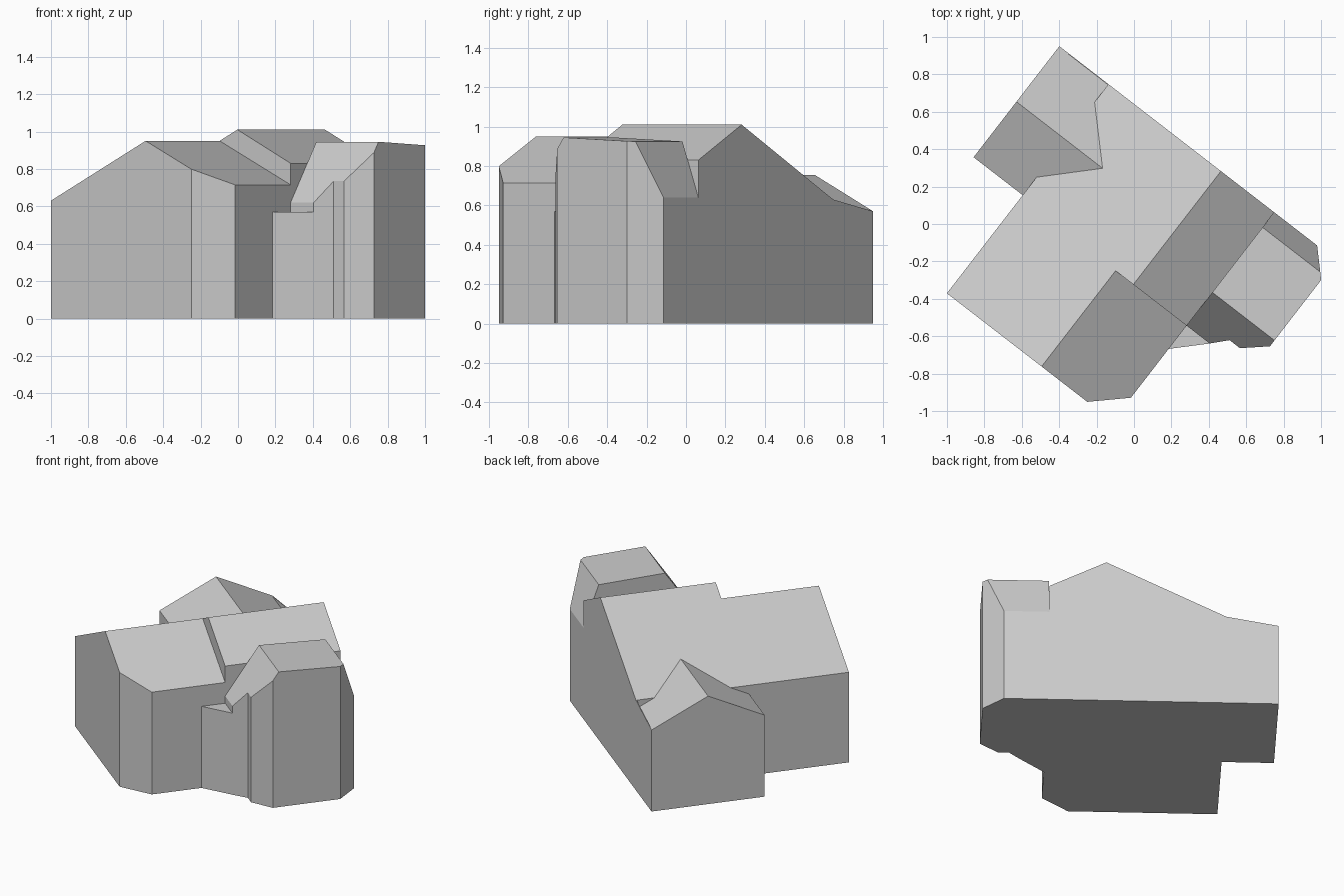
import bpy, bmesh, math
from mathutils import Matrix, Vector

cube = bpy.data.objects.get("Cube")
if cube:
    bpy.data.objects.remove(cube, do_unlink=True)

# One plain grey for the whole building
grey = bpy.data.materials.new("plain grey")
grey.use_nodes = True
colour = (0.6, 0.6, 0.6, 1.0)
grey.diffuse_color = colour
grey.node_tree.nodes["Principled BSDF"].inputs["Base Color"].default_value = colour

# The building is laid out square, then turned on its plot
TURN = Matrix.Rotation(math.radians(-37.7), 4, "Z")
WEST, EAST, SOUTH, NORTH = -0.565, 0.555, -0.905, 0.508
STEP = -0.258      # where the roof ridge jumps
WING_WEST = -0.897


def block(name, footprint, axis, profile):
    """Extrude a footprint and trim its top to a convex roof profile along an axis."""
    bm = bmesh.new()
    base = bm.faces.new([bm.verts.new((x, y, 0)) for x, y in footprint])
    top = bmesh.ops.extrude_face_region(bm, geom=[base])["geom"]
    bmesh.ops.translate(bm, vec=(0, 0, 2),
                        verts=[g for g in top if isinstance(g, bmesh.types.BMVert)])
    for (a, za), (b, zb) in zip(profile, profile[1:]):
        point, normal = Vector((0, 0, za)), Vector((0, 0, b - a))
        point[axis] = a
        normal[axis] = za - zb
        cut = bmesh.ops.bisect_plane(bm, geom=bm.verts[:] + bm.edges[:] + bm.faces[:],
                                     plane_co=point, plane_no=normal, clear_outer=True)
        rim = [g for g in cut["geom_cut"] if isinstance(g, bmesh.types.BMEdge)]
        bmesh.ops.edgenet_fill(bm, edges=rim)
    bmesh.ops.recalc_face_normals(bm, faces=bm.faces[:])
    bm.transform(TURN)
    mesh = bpy.data.meshes.new(name)
    bm.to_mesh(mesh)
    bm.free()
    mesh.materials.append(grey)
    bpy.context.collection.objects.link(bpy.data.objects.new(name, mesh))


def rectangle(x0, y0, x1, y1):
    return [(x0, y0), (x1, y0), (x1, y1), (x0, y1)]


# Main house: two gabled lengths sharing the west slope
block("front_house",
      [(WEST, SOUTH), (0.384, SOUTH), (EAST, -0.745), (EAST, STEP), (WEST, STEP)],
      0, [(WEST, 0.63), (0.075, 0.95), (EAST, 0.715)])
block("rear_house", rectangle(WEST, STEP, EAST, NORTH),
      0, [(WEST, 0.63), (0.195, 1.01), (EAST, 0.83)])

# Low gabled wing running into the west slope
block("west_wing", rectangle(WING_WEST, -0.242, -0.31, NORTH),
      1, [(-0.242, 0.57), (0.133, 0.755), (NORTH, 0.57)])
block("west_wing_verge", rectangle(WING_WEST, NORTH - 0.005, WEST, NORTH),
      0, [(WING_WEST, 0.57), (WEST, 0.63)])

# Mansard wing with clipped corners on the east side
block("east_wing",
      [(EAST, STEP), (0.711, STEP), (0.784, -0.179), (0.854, -0.179), (0.975, -0.073),
       (0.975, 0.375), (0.845, NORTH), (EAST, NORTH)],
      1, [(STEP, 0.62), (-0.033, 0.945), (0.406, 0.925), (NORTH, 0.64)])

# Flat porch filling the inner corner
block("corner_porch", [(EAST, -0.415), (0.711, STEP), (EAST, STEP)],
      0, [(EAST, 0.57), (0.711, 0.57)])
